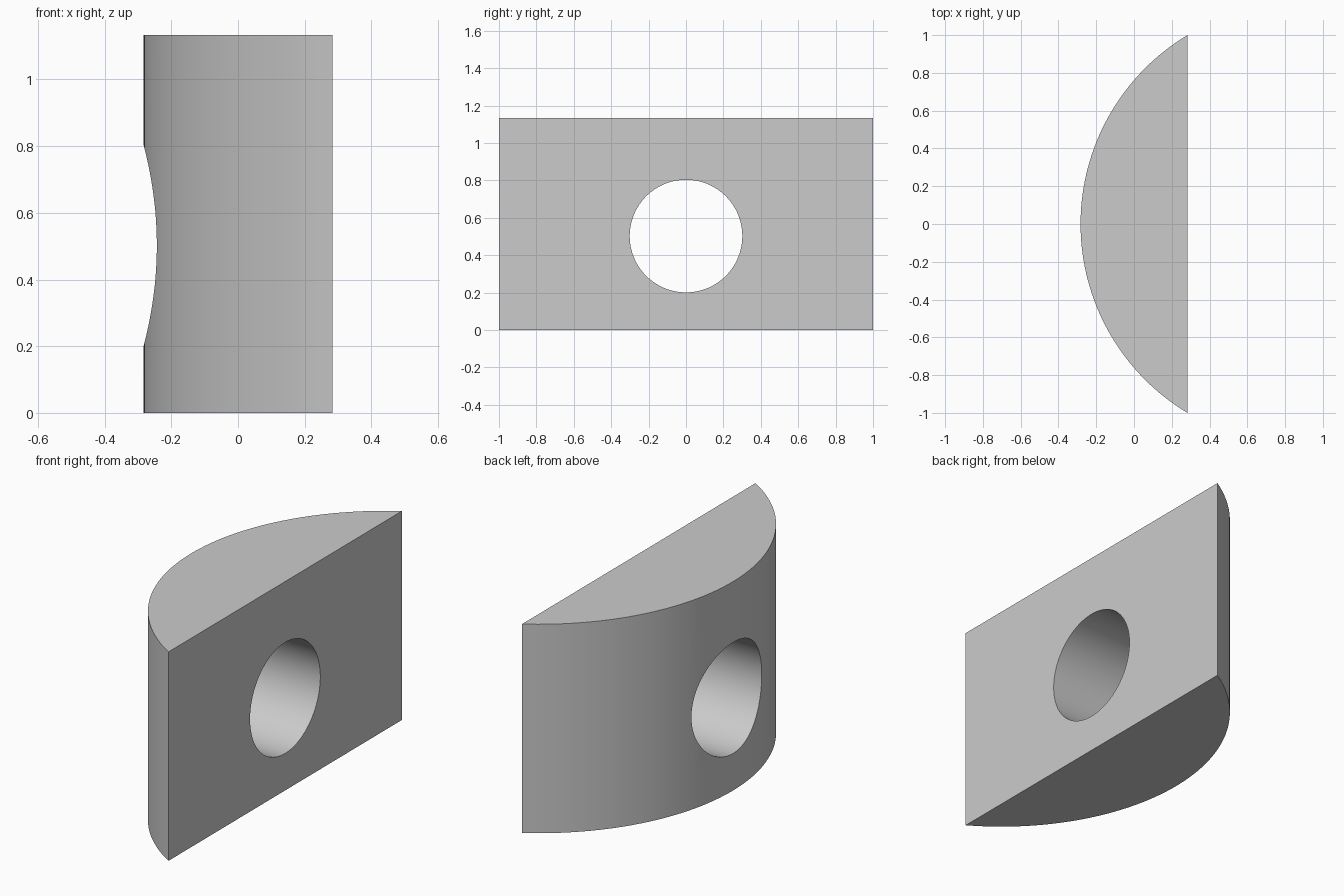
import bpy, bmesh, math
from mathutils import Matrix

cube = bpy.data.objects.get("Cube")
if cube:
    bpy.data.objects.remove(cube, do_unlink=True)

HEIGHT, DEPTH, HALF_WIDTH = 1.133, 0.566, 1.0
HOLE_RADIUS, HOLE_Z = 0.301, 0.502
ARC_STEPS, HOLE_STEPS = 64, 128

# Plain grey material
grey = bpy.data.materials.new("grey")
grey.use_nodes = True
colour = (0.6, 0.6, 0.6, 1)
grey.diffuse_color = colour
grey.node_tree.nodes["Principled BSDF"].inputs["Base Color"].default_value = colour


def make_object(name, bm):
    bmesh.ops.recalc_face_normals(bm, faces=bm.faces[:])
    mesh = bpy.data.meshes.new(name)
    bm.to_mesh(mesh)
    bm.free()
    mesh.materials.append(grey)
    obj = bpy.data.objects.new(name, mesh)
    bpy.context.collection.objects.link(obj)
    return obj


# Block: circular segment extruded upwards, flat side towards +x
radius = (HALF_WIDTH ** 2 + DEPTH ** 2) / (2 * DEPTH)
centre_x = radius - DEPTH / 2
half_angle = math.asin(HALF_WIDTH / radius)
bm = bmesh.new()
outline = []
for i in range(ARC_STEPS + 1):
    a = half_angle * (2 * i / ARC_STEPS - 1)
    outline.append(bm.verts.new((centre_x - radius * math.cos(a), radius * math.sin(a), 0)))
base = bm.faces.new(outline)
top = bmesh.ops.extrude_face_region(bm, geom=[base])["geom"]
bmesh.ops.translate(bm, vec=(0, 0, HEIGHT), verts=[v for v in top if isinstance(v, bmesh.types.BMVert)])
block = make_object("curved_block", bm)

# Round through hole along x
bm = bmesh.new()
bmesh.ops.create_cone(bm, cap_ends=True, segments=HOLE_STEPS, radius1=HOLE_RADIUS,
                      radius2=HOLE_RADIUS, depth=2,
                      matrix=Matrix.Translation((0, 0, HOLE_Z)) @ Matrix.Rotation(math.pi / 2, 4, "Y"))
cutter = make_object("hole_cutter", bm)
cutter.hide_render = True

cut = block.modifiers.new("hole", "BOOLEAN")
cut.operation = "DIFFERENCE"
cut.solver = "EXACT"
cut.object = cutter

bpy.ops.object.select_all(action="DESELECT")
block.select_set(True)
bpy.context.view_layer.objects.active = block
bpy.ops.object.modifier_apply(modifier=cut.name)
bpy.data.objects.remove(cutter, do_unlink=True)
bpy.ops.object.shade_smooth_by_angle(angle=math.radians(30))
